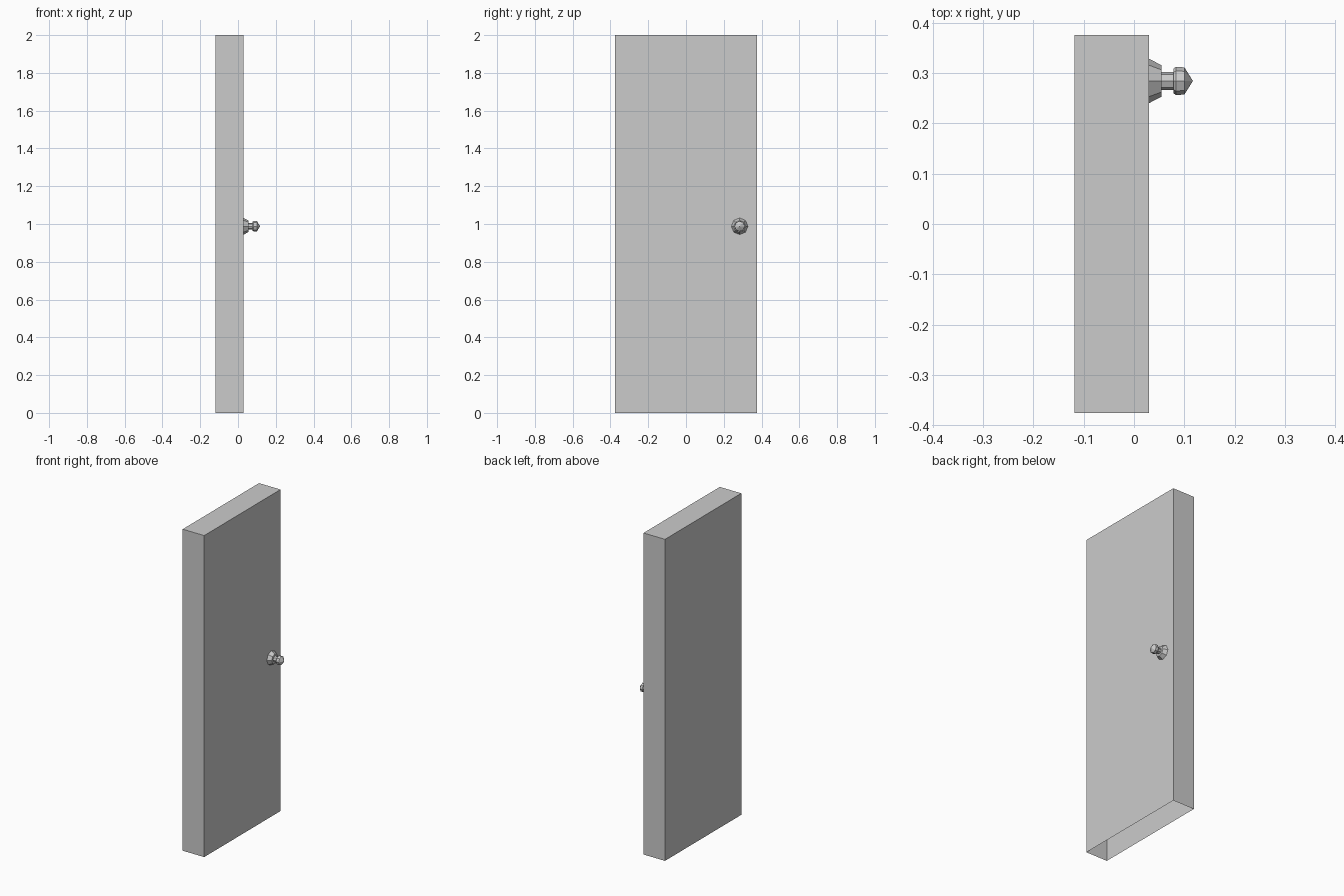
import bpy, bmesh
from math import pi, cos, sin

if "Cube" in bpy.data.objects:
    bpy.data.objects.remove(bpy.data.objects["Cube"])


def add_object(name, bm):
    mesh = bpy.data.meshes.new(name)
    bm.to_mesh(mesh)
    bm.free()
    obj = bpy.data.objects.new(name, mesh)
    bpy.context.collection.objects.link(obj)
    return obj


# Door slab, open at the bottom
bm = bmesh.new()
bmesh.ops.create_cube(bm, size=1)
bmesh.ops.scale(bm, vec=(0.148, 0.75, 2), verts=bm.verts)
bmesh.ops.translate(bm, vec=(-0.044, 0, 1), verts=bm.verts)
bm.normal_update()
bottom = [f for f in bm.faces if f.normal.z < -0.5]
bmesh.ops.delete(bm, geom=bottom, context='FACES_ONLY')
add_object("door_panel", bm)

# Eight-sided knob turned about the x axis: (x, radius)
SIDES = 8
PROFILE = [(0.03, 0.044), (0.055, 0.031), (0.055, 0.018), (0.078, 0.018),
           (0.078, 0.024), (0.083, 0.028), (0.1, 0.027)]
bm = bmesh.new()
rings = [[bm.verts.new((x, 0.284 + r * cos(2 * pi * i / SIDES),
                        0.988 + r * sin(2 * pi * i / SIDES)))
          for i in range(SIDES)] for x, r in PROFILE]
for a, b in zip(rings, rings[1:]):
    for i in range(SIDES):
        j = (i + 1) % SIDES
        bm.faces.new((a[i], a[j], b[j], b[i]))
tip = bm.verts.new((0.117, 0.284, 0.988))
for i in range(SIDES):
    bm.faces.new((rings[-1][i], rings[-1][(i + 1) % SIDES], tip))
bmesh.ops.recalc_face_normals(bm, faces=bm.faces)
add_object("door_knob", bm)
